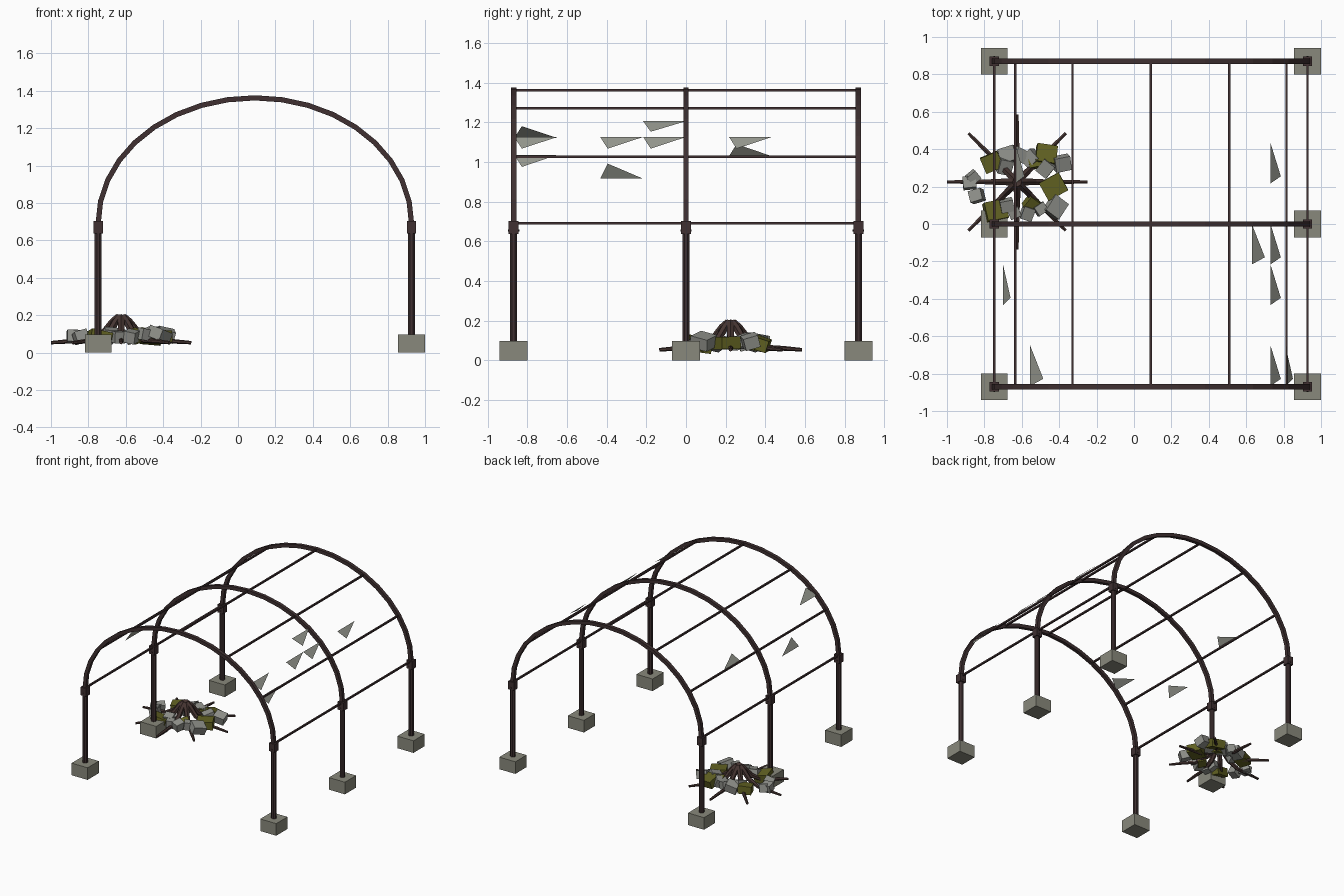
import bpy, bmesh, math, random
from mathutils import Vector, Matrix, Euler

random.seed(4)
if "Cube" in bpy.data.objects:
    bpy.data.objects.remove(bpy.data.objects["Cube"], do_unlink=True)


def material(name, r, g, b):
    m = bpy.data.materials.new(name)
    m.use_nodes = True
    m.diffuse_color = (r, g, b, 1)
    m.node_tree.nodes["Principled BSDF"].inputs["Base Color"].default_value = (r, g, b, 1)
    return m


STEEL = material("rusty dark steel", 0.05, 0.03, 0.031)
WOOD = material("dead wood", 0.06, 0.035, 0.031)
CONCRETE = material("concrete", 0.25, 0.25, 0.2)
GLASS = material("dusty glass", 0.3, 0.31, 0.27)
STONE = material("grey stone", 0.28, 0.285, 0.26)
MOSS = material("mossy stone", 0.12, 0.12, 0.016)


def finish(name, bm, mat):
    bmesh.ops.recalc_face_normals(bm, faces=bm.faces)
    mesh = bpy.data.meshes.new(name)
    bm.to_mesh(mesh)
    bm.free()
    mesh.materials.append(mat)
    obj = bpy.data.objects.new(name, mesh)
    bpy.context.collection.objects.link(obj)
    return obj


def box(name, center, size, mat, rot=(0, 0, 0)):
    bm = bmesh.new()
    place = Matrix.LocRotScale(Vector(center), Euler(rot), Vector(size))
    bmesh.ops.create_cube(bm, size=1, matrix=place)
    return finish(name, bm, mat)


def tube(name, path, radii, normal, mat, sides=8):
    """Sweep a polygon along a path that lies in the plane of the given normal."""
    path = [Vector(p) for p in path]
    normal = Vector(normal)
    bm = bmesh.new()
    rings = []
    for i, p in enumerate(path):
        tangent = (path[min(i + 1, len(path) - 1)] - path[max(i - 1, 0)]).normalized()
        across = tangent.cross(normal)
        ring = []
        for k in range(sides):
            a = 2 * math.pi * (k + 0.5) / sides
            ring.append(bm.verts.new(p + (normal * math.cos(a) + across * math.sin(a)) * radii[i]))
        rings.append(ring)
    for lower, upper in zip(rings, rings[1:]):
        for k in range(sides):
            n = (k + 1) % sides
            bm.faces.new((lower[k], lower[n], upper[n], upper[k]))
    bm.faces.new(rings[0])
    bm.faces.new(rings[-1])
    return finish(name, bm, mat)


# Frame layout
MID_X, HALF_W, SPRING, RISE, HALF_L = 0.09, 0.8375, 0.692, 0.67, 0.87


def arch_point(degrees, y):
    a = math.radians(degrees)
    return Vector((MID_X + HALF_W * math.cos(a), y, SPRING + RISE * math.sin(a)))


# Arches of square bar with posts, collars, bolts and footings
for y, row in ((-HALF_L, "front"), (0, "middle"), (HALF_L, "back")):
    path = [arch_point(d, y) for d in range(0, 181, 10)]
    tube(row + "_arch", path, [0.0195] * len(path), (0, 1, 0), STEEL, 4)
    for sign, side in ((1, "left"), (-1, "right")):
        x = MID_X + sign * HALF_W
        label = row + "_" + side
        box(label + "_footing", (x, y, 0.0485), (0.142, 0.142, 0.097), CONCRETE)
        tube(label + "_post", [(x, y, 0.08), (x, y, 0.68)], [0.02] * 2, (1, 0, 0), STEEL)
        box(label + "_collar", (x, y, 0.67), (0.05, 0.05, 0.065), STEEL)
        tube(label + "_bolt", [(x, y - 0.029, 0.655), (x, y + 0.029, 0.655)],
             [0.005] * 2, (1, 0, 0), STEEL, 6)

# Long square rails between the arches
for d in range(0, 181, 30):
    ends = [arch_point(d, -HALF_L), arch_point(d, HALF_L)]
    tube("rail", ends, [0.0092] * 2, (1, 0, 0), STEEL, 4)


# Glass shards left on the roof: x of long edge, x of tip, y of the near end
SHARDS = [(0.63, 0.7, -0.216), (0.73, 0.785, -0.216), (0.73, 0.785, -0.433),
          (0.73, 0.785, 0.217), (0.73, 0.785, -0.866), (0.81, 0.85, -0.866),
          (-0.555, -0.485, -0.866), (-0.7, -0.66, -0.433), (-0.635, -0.585, 0.217)]


def roof_height(x):
    return SPRING + RISE * math.sqrt(1 - ((x - MID_X) / HALF_W) ** 2) + 0.002


for edge_x, tip_x, y in SHARDS:
    bm = bmesh.new()
    corners = [(edge_x, y), (edge_x, y + 0.216), (tip_x, y + 0.038)]
    bm.faces.new([bm.verts.new((px, py, roof_height(px))) for px, py in corners])
    finish("glass_shard", bm, GLASS)

# Dead stump with spreading roots, the sideways pair longest
PILE = Vector((-0.625, 0.225, 0))
PROFILE = [(0.012, 0.193, 0.018), (0.04, 0.165, 0.021), (0.09, 0.105, 0.019),
           (0.17, 0.065, 0.014), (0.27, 0.06, 0.012), (0.36, 0.053, 0.009)]
for k in range(8):
    a = math.pi * k / 4
    out = Vector((math.cos(a), math.sin(a), 0))
    reach = 1 + 0.042 * out.x ** 2
    path = [PILE + out * r * reach + Vector((0, 0, z)) for r, z, w in PROFILE]
    tube("root", path, [w for r, z, w in PROFILE], (-out.y, out.x, 0), WOOD, 6)

# Rubble heaped around the stump: x, y, size, turn
GREY = [(-0.67, 0.37, 0.09, 0.3), (-0.55, 0.35, 0.08, 0.8), (-0.385, 0.325, 0.085, 0.2),
        (-0.88, 0.22, 0.07, 0.1), (-0.84, 0.15, 0.07, 0.3), (-0.42, 0.09, 0.1, 1),
        (-0.57, 0.06, 0.07, 1.2), (-0.5, 0.08, 0.06, 0.6), (-0.69, 0.31, 0.08, 1.3),
        (-0.64, 0.06, 0.06, 0.4), (-0.47, 0.3, 0.08, 0.9), (-0.86, 0.25, 0.06, 0.7),
        (-0.68, 0.1, 0.07, 0.2), (-0.61, 0.37, 0.07, 1.1)]
GREEN = [(-0.76, 0.33, 0.1, 0.4), (-0.74, 0.07, 0.115, 0.2), (-0.47, 0.37, 0.11, -0.15),
         (-0.43, 0.2, 0.12, 0.5), (-0.55, 0.11, 0.07, 0.9), (-0.53, 0.33, 0.07, 0.2)]
for name, spots, mat in (("stone_block", GREY, STONE), ("mossy_block", GREEN, MOSS)):
    for x, y, s, turn in spots:
        tilt = (random.uniform(-0.35, 0.35), random.uniform(-0.35, 0.35), turn)
        box(name, (x, y, random.uniform(0.08, 0.1)), (s, s * 0.9, 0.062), mat, tilt)
